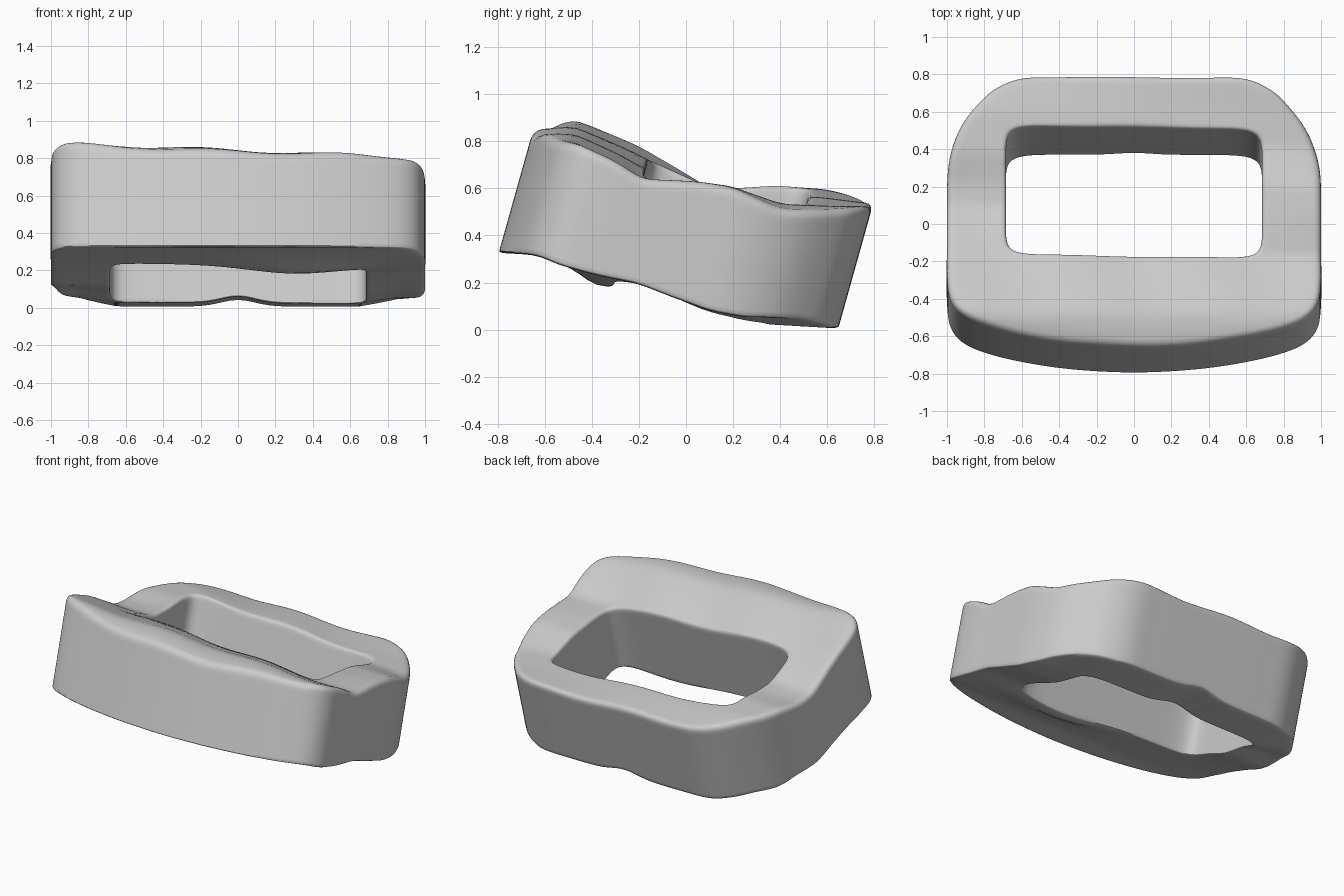
import bpy, bmesh, math
from mathutils import Vector

cube = bpy.data.objects.get("Cube")
if cube:
    bpy.data.objects.remove(cube, do_unlink=True)

LEAN = 0.28            # the walls lean back by this much per unit of height
HOLE_X, HOLE_Y = 0.685, 0.362
OUTER_ROUND, INNER_ROUND, LOW_ROUND = 0.035, 0.02, 0.25

# Half outline of the ring, front centre to back centre
HALF = [(0, -.887), (.3, -.873), (.55, -.84), (.77, -.79), (.91, -.73), (.98, -.64),
        (1, -.5), (1, -.3), (1, -.05), (.995, .12), (.97, .25), (.92, .37),
        (.84, .48), (.74, .575), (.6, .635), (.4, .645), (0, .645)]

# Height of the upper and lower faces along each side, front to back
TOP_MINUS = [(-.9, .86), (-.73, .89), (-.41, .77), (-.18, .66), (-.08, .61),
             (.05, .6), (.22, .62), (.43, .6), (.64, .54)]
TOP_PLUS = [(-.88, .81), (-.7, .8), (-.5, .71), (-.36, .63), (-.12, .62), (.03, .6),
            (.26, .51), (.46, .5), (.64, .51)]
LOW_MINUS = [(-.88, .33), (-.74, .33), (-.53, .29), (-.34, .24), (-.15, .18),
             (0, .12), (.2, .09), (.32, .04), (.64, .01)]
LOW_PLUS = [(-.88, .33), (-.72, .32), (-.62, .28), (-.46, .24), (-.26, .2),
            (-.09, .14), (.08, .07), (.24, .03), (.64, .01)]


def lookup(table, s):
    if s <= table[0][0]:
        return table[0][1]
    for (a, za), (b, zb) in zip(table, table[1:]):
        if s <= b:
            return za + (zb - za) * (s - a) / (b - a)
    return table[-1][1]


def soft(table, s):
    return sum(lookup(table, s + d) for d in (-.04, -.02, 0, .02, .04)) / 5


def blend(minus, plus, x, s):
    k = (x + 1) / 2
    return soft(minus, s) * (1 - k) + soft(plus, s) * k


def top_z(x, s):
    return blend(TOP_MINUS, TOP_PLUS, x, s) + .008 * math.sin(9 * x + 4 * s)


def low_z(x, s):
    # The back bar rests on two flat feet with a small arch; the front bar has a bulge
    back = min(1, max(0, (s + .1) / .4))
    arch = .035 * math.exp(-(x / .13) ** 2)
    corner = .03 * min(1, max(0, (abs(x) - .65) / .2))
    bulge = .05 * math.exp(-((x - .3) / .35) ** 2 - ((s + .42) / .12) ** 2)
    return blend(LOW_MINUS, LOW_PLUS, x, s) + back * (arch + corner) - bulge


def smooth_loop(points, steps):
    out, n = [], len(points)
    for i in range(n):
        p0, p1, p2, p3 = (Vector(points[(i + j) % n]) for j in (-1, 0, 1, 2))
        for k in range(steps):
            t = k / steps
            out.append(p1 + (p2 - p0) * t / 2 + (p0 * 2 - p1 * 5 + p2 * 4 - p3) * t * t / 2
                       + (p1 * 3 - p0 - p2 * 3 + p3) * t ** 3 / 2)
    return out


def hole_point(p):
    # Rounded rectangle, met along the same ray from the centre
    d = p.normalized()
    return d * (abs(d.x / HOLE_X) ** 10 + abs(d.y / HOLE_Y) ** 10) ** -.1


def round_off(distance, radius):
    if distance >= radius:
        return 0
    return radius - math.sqrt(radius ** 2 - (radius - distance) ** 2)


def wall(start, end):
    # Support rows keep the walls flat between their rounded rims
    return [start.lerp(end, t) for t in (.04, .2, .4, .6, .8, .96)]


def section(outer):
    # Closed cross-section: top inward, hole wall, bottom outward, outer wall
    inner = hole_point(outer)
    width = (inner - outer).length
    edge = [0, .003, .01, .02, .035]
    span = [.035 + (width - .07) * k / 10 for k in range(1, 10)]
    dist = edge + span + [width - e for e in reversed(edge)]
    top, low = [], []
    for d in dist:
        p = outer.lerp(inner, d / width)
        drop = round_off(d, OUTER_ROUND) + round_off(width - d, INNER_ROUND)
        zt, zl = top_z(*p) - drop, max(0, low_z(*p) - .005) + drop * LOW_ROUND
        top.append(Vector((p.x, p.y + LEAN * zt, zt)))
        low.append(Vector((p.x, p.y + LEAN * zl, zl)))
    return top + wall(top[-1], low[-1]) + low[::-1] + wall(low[0], top[0])


# Ring body
outline = HALF + [(-x, y) for x, y in HALF[-2:0:-1]]
bm = bmesh.new()
rings = [[bm.verts.new(c) for c in section(p)] for p in smooth_loop(outline, 10)]
for i, ring in enumerate(rings):
    after = rings[(i + 1) % len(rings)]
    for j in range(len(ring)):
        k = (j + 1) % len(ring)
        bm.faces.new((ring[j], after[j], after[k], ring[k]))
bmesh.ops.recalc_face_normals(bm, faces=bm.faces)
mesh = bpy.data.meshes.new("tilted_ring")
bm.to_mesh(mesh)
bm.free()
ring_obj = bpy.data.objects.new("tilted_ring", mesh)
bpy.context.collection.objects.link(ring_obj)

# Plain grey
grey = bpy.data.materials.new("plain_grey")
grey.use_nodes = True
colour = (.6, .6, .6, 1)
grey.diffuse_color = colour
grey.node_tree.nodes["Principled BSDF"].inputs["Base Color"].default_value = colour
mesh.materials.append(grey)

bpy.ops.object.select_all(action='DESELECT')
ring_obj.select_set(True)
bpy.context.view_layer.objects.active = ring_obj
bpy.ops.object.shade_smooth_by_angle(angle=math.radians(40))
